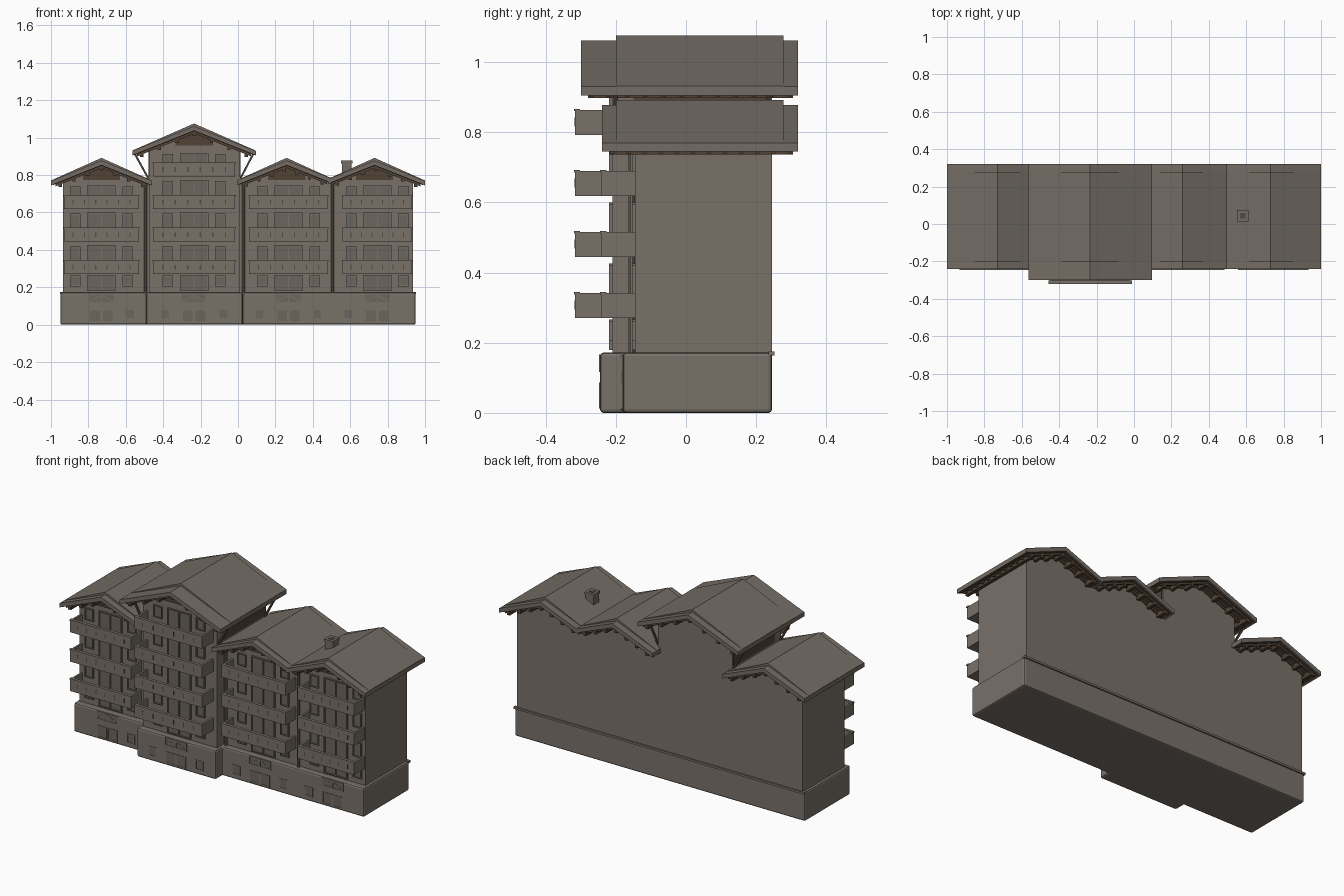
import bpy, bmesh, math

if "Cube" in bpy.data.objects:
    bpy.data.objects.remove(bpy.data.objects["Cube"])


def material(name, rgb):
    m = bpy.data.materials.new(name)
    m.use_nodes = True
    m.diffuse_color = (*rgb, 1)
    bsdf = m.node_tree.nodes["Principled BSDF"]
    bsdf.inputs["Base Color"].default_value = (*rgb, 1)
    bsdf.inputs["Roughness"].default_value = 0.9
    return m


WALL = material("warm grey plaster", (0.192, 0.165, 0.141))
ROOF = material("brown roof", (0.176, 0.152, 0.130))
WOOD = material("dark timber", (0.085, 0.054, 0.035))
PANE = material("shaded glass", (0.150, 0.129, 0.110))
SLOT = material("dark gaps", (0.085, 0.070, 0.058))


def prisms(name, mat, items, axis="Y", bevel=0):
    """Extrude 2D outlines, each (points, low, high), along Y or Z into one mesh."""
    bm = bmesh.new()
    for pts, lo, hi in items:
        place = (lambda a, b, t: (a, t, b)) if axis == "Y" else (lambda a, b, t: (a, b, t))
        ends = [[bm.verts.new(place(a, b, t)) for a, b in pts] for t in (lo, hi)]
        for ring in ends:
            bm.faces.new(ring)
        for i in range(len(pts)):
            j = (i + 1) % len(pts)
            bm.faces.new((ends[0][i], ends[0][j], ends[1][j], ends[1][i]))
    bmesh.ops.recalc_face_normals(bm, faces=bm.faces)
    mesh = bpy.data.meshes.new(name)
    bm.to_mesh(mesh)
    bm.free()
    mesh.materials.append(mat)
    ob = bpy.data.objects.new(name, mesh)
    bpy.context.collection.objects.link(ob)
    if bevel:
        mod = ob.modifiers.new("soft edges", "BEVEL")
        mod.width, mod.segments = bevel, 2


def box(x0, x1, y0, y1, z0, z1):
    return ([(x0, z0), (x1, z0), (x1, z1), (x0, z1)], y0, y1)


def beam(a, b, w, y0, y1):
    """Sloping bar between two (x, z) points."""
    dx, dz = b[0] - a[0], b[1] - a[1]
    k = w / 2 / math.hypot(dx, dz)
    n = (-dz * k, dx * k)
    return ([(a[0] + n[0], a[1] + n[1]), (b[0] + n[0], b[1] + n[1]),
             (b[0] - n[0], b[1] - n[1]), (a[0] - n[0], a[1] - n[1])], y0, y1)


def window(frames, panes, x, y, z, w, h, out=0.009, split=True):
    """Framed window on a front wall at depth y, centred on x, sill at z."""
    l, r, t = x - w / 2, x + w / 2, 0.006
    panes.append(box(l, r, y - out / 3, y + 0.01, z, z + h))
    ys = (y - out, y + 0.005)
    frames += [box(l - t, l, *ys, z - t, z + h + t), box(r, r + t, *ys, z - t, z + h + t),
               box(l, r, *ys, z + h, z + h + t), box(l, r, *ys, z - t, z)]
    if split:
        frames.append(box(x - t / 2, x + t / 2, *ys, z, z + h))


SLOPE = 0.40
BACK = 0.245


class Block:
    def __init__(self, name, wall, front, ridge, eaves, top, roof_front, balcony, depth, floors, sides):
        self.name, self.wall, self.front = name, wall, front
        self.ridge, self.eaves, self.top, self.roof_front = ridge, eaves, top, roof_front
        self.balcony, self.depth, self.floors = balcony, depth, floors
        self.sides = sides  # sides of the base that carry a small window

    def height(self, x, drop=0):
        return self.top - SLOPE * abs(x - self.ridge) - drop

    def chevron(self, upper, lower, inset=0, cap=0):
        l, r = self.eaves[0] + inset, self.eaves[1] - inset
        xs = (l, self.ridge, r)
        up = [(x, self.height(x, upper) + (cap if x == self.ridge else 0)) for x in xs]
        return up + [(x, self.height(x, lower)) for x in reversed(xs)]


blocks = [
    Block("left_end", (-0.935, -0.475), -0.145, -0.73, (-1.0, -0.46), 0.878, -0.24,
          (-0.93, -0.53), 0.097, 3, (1,)),
    Block("tall", (-0.475, 0.01), -0.21, -0.235, (-0.565, 0.095), 1.062, -0.30,
          (-0.455, -0.015), 0.107, 4, (-1, 1)),
    Block("middle", (0.01, 0.5), -0.145, 0.26, (-0.005, 0.5), 0.878, -0.24,
          (0.06, 0.48), 0.097, 3, (-1, 1)),
    Block("right_end", (0.5, 0.935), -0.145, 0.73, (0.48, 1.0), 0.878, -0.24,
          (0.56, 0.93), 0.097, 3, (-1,)),
]

# Base following the stepped front, with a thin ledge at the back
prisms("base", WALL, [([(-0.95, 0.245), (-0.95, -0.18), (-0.49, -0.18), (-0.49, -0.245),
                        (0.025, -0.245), (0.025, -0.18), (0.95, -0.18), (0.95, 0.245)], 0, 0.172)],
       "Z", 0.01)
prisms("base_ledge", WALL, [box(-0.953, 0.953, 0.235, 0.253, 0.163, 0.175)])

for b in blocks:
    x0, x1 = b.wall

    # Gabled wall body
    prisms(b.name + "_walls", WALL, [([(x0, 0.16), (x1, 0.16), (x1, b.height(x1, 0.024)),
                                       (b.ridge, b.height(b.ridge, 0.024)),
                                       (x0, b.height(x0, 0.024))], b.front, BACK)])

    # Roof slab, raised ridge layer and timber soffit
    prisms(b.name + "_roof", ROOF, [(b.chevron(0, 0.025), b.roof_front, 0.32)])
    prisms(b.name + "_roof_cover", ROOF,
           [(b.chevron(-0.001, 0.01, 0.001, 0.013), max(b.roof_front + 0.03, -0.2), 0.278)])
    prisms(b.name + "_soffit", WOOD, [(b.chevron(0.023, 0.028, 0.01), b.roof_front + 0.01, 0.31)])

    # Rafters along the eaves and purlins under the gable overhangs
    count = 12
    start = b.roof_front + 0.03
    step = (0.295 - start) / (count - 1)
    prisms(b.name + "_rafters", WOOD,
           [(b.chevron(0.025, 0.04, 0.025), start + i * step - 0.006, start + i * step + 0.006)
            for i in range(count)])
    purlins = []
    for i in range(7):
        x = b.eaves[0] + 0.05 + (b.eaves[1] - b.eaves[0] - 0.1) * i / 6
        z = b.height(x, 0.025)
        purlins.append(box(x - 0.009, x + 0.009, b.roof_front + 0.02, 0.305, z - 0.028, z))
    prisms(b.name + "_purlins", WOOD, purlins)

    # Timber panel in the front gable
    mid, z = b.ridge, b.top
    prisms(b.name + "_gable_panel", WOOD,
           [([(mid - 0.1, z - 0.105), (mid + 0.1, z - 0.105), (mid + 0.1, z - 0.07),
              (mid, z - 0.03), (mid - 0.1, z - 0.07)], b.front - 0.006, b.front + 0.01)])

    # Balconies: floor, three parapet walls, rail and slots
    l, r = b.balcony
    yf = b.front - b.depth
    parts, slots, frames, panes = [], [], [], []
    for f in range(b.floors):
        zb = 0.27 + 0.174 * f
        zt = zb + 0.072
        parts += [box(l, r, yf, b.front + 0.01, zb, zb + 0.012),
                  box(l, r, yf, yf + 0.012, zb, zt),
                  box(l, l + 0.012, yf, b.front, zb, zt),
                  box(r - 0.012, r, yf, b.front, zb, zt),
                  box(l - 0.003, r + 0.003, yf - 0.003, yf + 0.015, zt - 0.004, zt + 0.003)]
        for i in range(6):
            x = l + (r - l) * (0.12 + 0.152 * i)
            slots.append(box(x - 0.003, x + 0.003, yf - 0.001, yf + 0.005, zb + 0.025, zb + 0.05))
    prisms(b.name + "_balconies", WALL, parts)
    prisms(b.name + "_parapet_slots", SLOT, slots)

    # Wide glazed door and side windows on every storey
    centre = (l + r) / 2
    for f in range(b.floors + 1):
        zs = 0.185 if f == 0 else 0.29 + 0.174 * (f - 1)
        h = 0.075 if f == 0 else 0.1 if f == b.floors else 0.13
        window(frames, panes, centre, b.front, zs, 0.14, h)
        for s in (-1, 1):
            window(frames, panes, centre + s * 0.14, b.front, zs + h * 0.35, 0.045, h * 0.6, split=False)

    # Base openings, nearly flush: paired lower windows, side windows, railed upper window
    yb = b.front - 0.035
    for s in (-1, 1):
        window(frames, panes, centre + s * 0.034, yb, 0.018, 0.052, 0.058, 0.003, False)
        frames.append(beam((centre - s * 0.06, 0.125), (centre, 0.158), 0.006, yb - 0.003, yb))
    for s in b.sides:
        window(frames, panes, centre + s * 0.155, yb, 0.035, 0.04, 0.045, 0.003, False)
    window(frames, panes, centre, yb, 0.122, 0.13, 0.038, 0.003)
    prisms(b.name + "_window_frames", WALL, frames)
    prisms(b.name + "_window_panes", PANE, panes)

# Timber cladding on the tall block's sides above the neighbouring roofs
prisms("tall_side_cladding", WOOD, [box(-0.479, -0.47, -0.15, 0.24, 0.79, 0.935),
                                    box(0.005, 0.014, -0.15, 0.24, 0.79, 0.935)])

# Diagonal braces under the tall roof, front and back
braces = []
for y in (-0.2, 0.235):
    braces += [beam((-0.478, 0.78), (-0.55, 0.91), 0.01, y - 0.006, y + 0.006),
               beam((0.012, 0.78), (0.08, 0.91), 0.01, y - 0.006, y + 0.006)]
prisms("roof_braces", WOOD, braces)

# Downpipes where the blocks meet
for i, x in enumerate((-0.495, 0.03, 0.505)):
    bpy.ops.mesh.primitive_cylinder_add(vertices=10, radius=0.009, depth=0.6, location=(x, -0.155, 0.465))
    pipe = bpy.context.object
    pipe.name = f"downpipe_{i + 1}"
    pipe.data.materials.append(WALL)
    bpy.ops.object.shade_smooth_by_angle()

# Chimney with a cap and dark flue
prisms("chimney", ROOF, [box(0.556, 0.608, 0.018, 0.07, 0.78, 0.865),
                         box(0.552, 0.612, 0.014, 0.074, 0.862, 0.877)])
prisms("chimney_flue", SLOT, [box(0.568, 0.596, 0.03, 0.058, 0.87, 0.879)])
